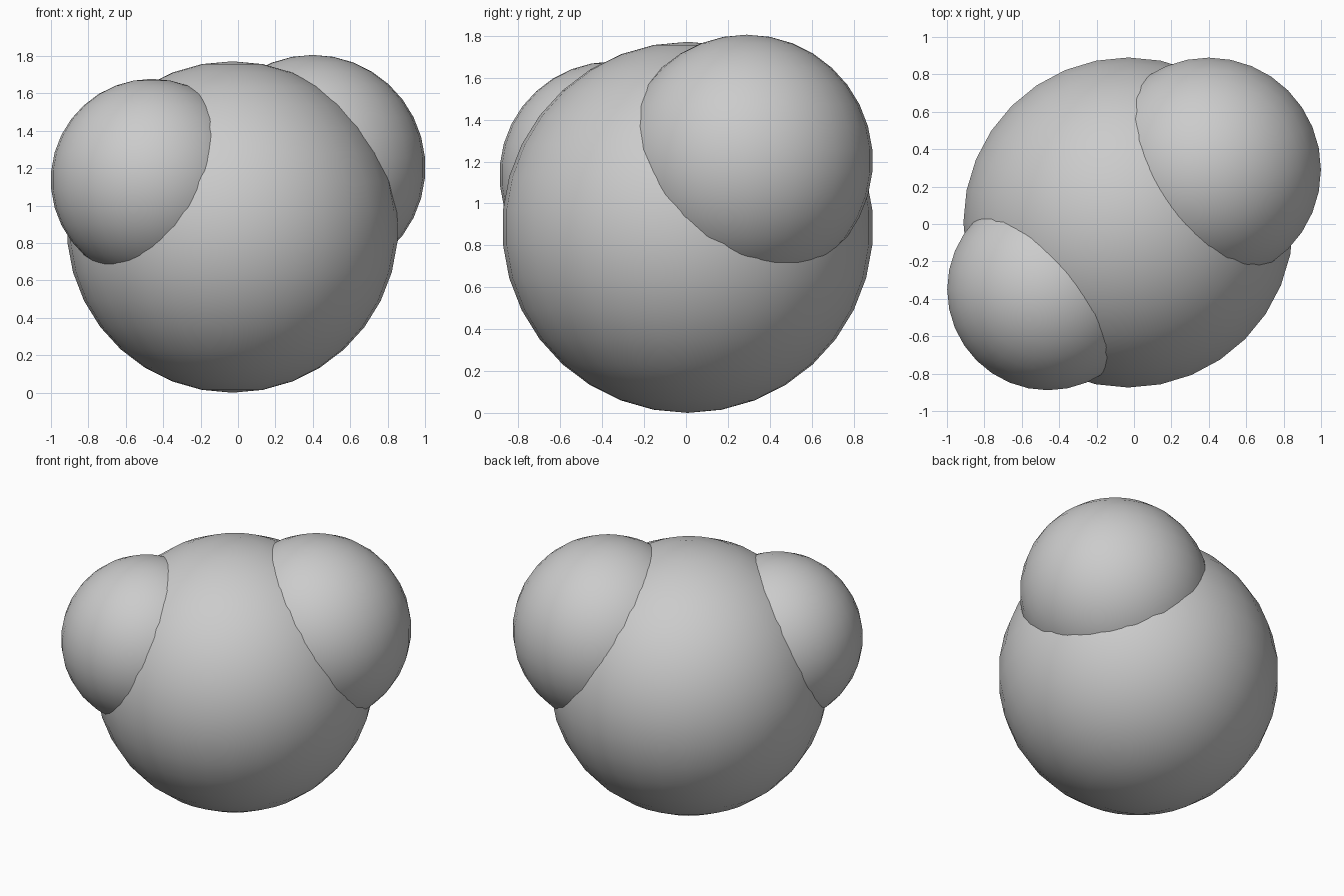
import bpy

if "Cube" in bpy.data.objects:
    bpy.data.objects.remove(bpy.data.objects["Cube"])


def ball(name, center, radius):
    bpy.ops.mesh.primitive_uv_sphere_add(
        segments=32, ring_count=17, radius=radius, location=center)
    obj = bpy.context.object
    obj.name = name
    bpy.ops.object.shade_smooth()
    return obj


# Large central sphere standing on the ground
ball("main_sphere", (-0.03, 0.008, 0.886), 0.886)

# Two smaller spheres sunk into its upper sides
ball("right_sphere", (0.40, 0.29, 1.204), 0.602)
ball("left_sphere", (-0.46, -0.35, 1.137), 0.541)
